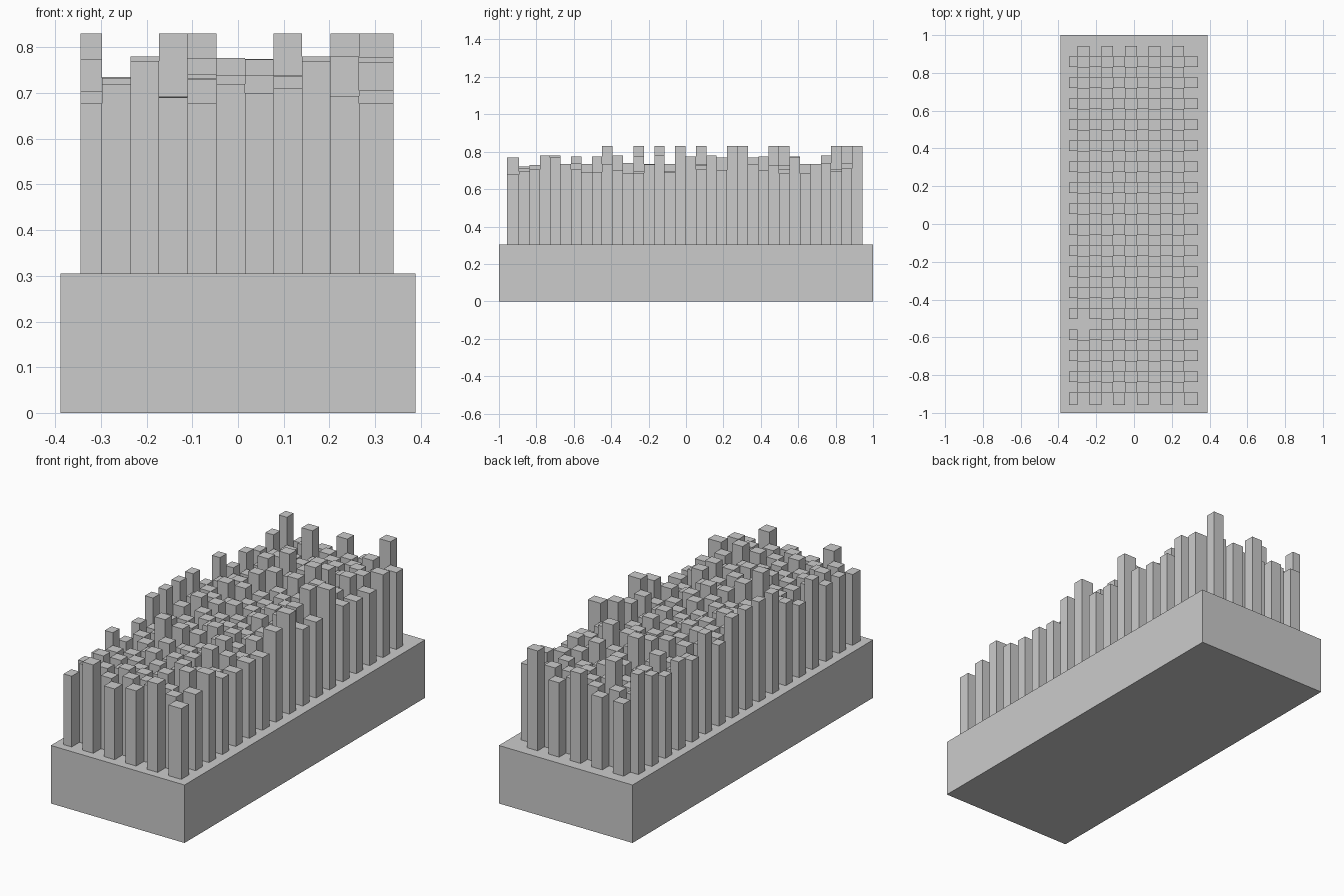
import bpy, bmesh, random

if "Cube" in bpy.data.objects:
    bpy.data.objects.remove(bpy.data.objects["Cube"])
random.seed(7)

BASE_TOP = 0.305
# Column edges across the width, first narrow and last wide
XS = [-0.345] + [-0.298 + 0.0626 * i for i in range(10)] + [0.34]
# Row edges along the length, first row slightly deeper
YS = [-0.957] + [-0.893 + 0.05564 * i for i in range(34)]

# Tallest height in each row, front to back
ROW_MAX = [.77, .72, .73, .78, .78, .735, .775, .735, .775, .83, .78, .74, .83,
           .735, .83, .735, .83, .775, .83, .78, .77, .83, .83, .77, .775, .83,
           .83, .775, .735, .735, .78, .83, .83, .83]
FRONT_ROW = [.677, .77, .677, .70, .77, .677]
COL_MAX = {1: .735, 2: .78, 5: .78}
LEFT_TALL = {6, 12, 16, 18, 22, 32}
RIGHT_TALL = {16, 22}


def add_box(bm, x0, x1, y0, y1, z0, z1):
    vs = bmesh.ops.create_cube(bm, size=1)['verts']
    for v in vs:
        v.co.x = x1 if v.co.x > 0 else x0
        v.co.y = y1 if v.co.y > 0 else y0
        v.co.z = z1 if v.co.z > 0 else z0


def finish(bm, name):
    me = bpy.data.meshes.new(name)
    bm.to_mesh(me)
    bm.free()
    ob = bpy.data.objects.new(name, me)
    bpy.context.collection.objects.link(ob)


# Solid base block
bm = bmesh.new()
add_box(bm, -0.389, 0.389, -1, 1, 0, BASE_TOP)
finish(bm, "brush_base")

# Checkerboard of bristles with uneven heights
bm = bmesh.new()
for r, top in enumerate(ROW_MAX):
    cols = list(range(r % 2, 11, 2))
    allowed = [c for c in cols if COL_MAX.get(c, 1) >= top]
    tall = {random.choice(allowed)}
    if r in LEFT_TALL:
        tall = {0}
    if r in RIGHT_TALL:
        tall.add(10)
    for i, c in enumerate(cols):
        if (r, c) == (7, 1):          # one bristle is missing
            continue
        level = random.choices([.69, .705, .735, .775], [4, 3, 3, 1.5])[0]
        h = min(level + random.uniform(-.008, .006), top, COL_MAX.get(c, 1))
        if c in tall:
            h = top
        if r == 0:
            h = FRONT_ROW[i]
        add_box(bm, XS[c], XS[c + 1], YS[r], YS[r + 1], BASE_TOP, h)
finish(bm, "bristles")
